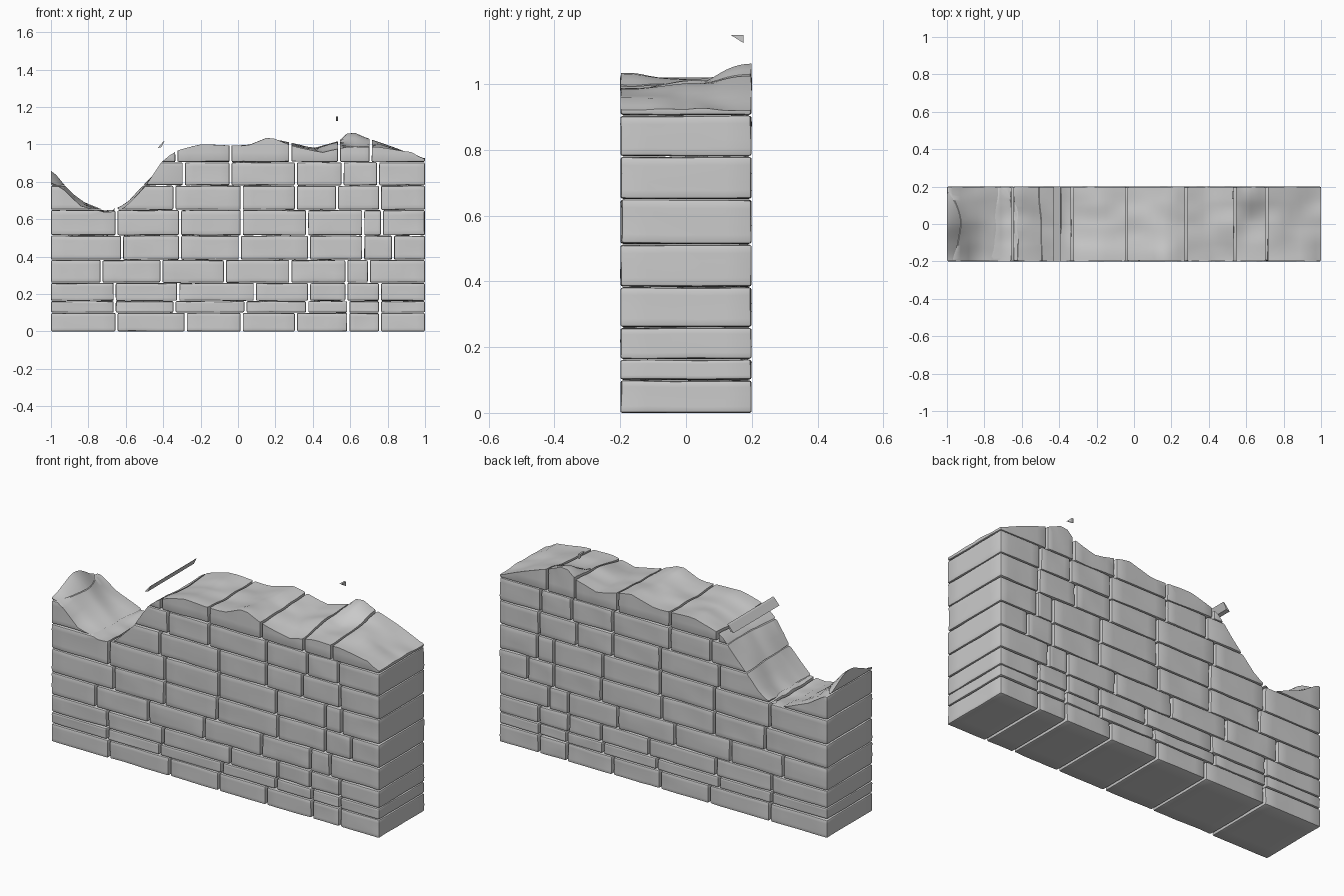
import bpy, bmesh, math
from mathutils import Vector, noise

if "Cube" in bpy.data.objects:
    bpy.data.objects.remove(bpy.data.objects["Cube"], do_unlink=True)

stone = bpy.data.materials.new("grey stone")
stone.use_nodes = True
stone.diffuse_color = (0.6, 0.6, 0.6, 1)
stone.node_tree.nodes["Principled BSDF"].inputs["Base Color"].default_value = (0.6, 0.6, 0.6, 1)

DEPTH = 0.2      # half the wall thickness
GAP = 0.006      # half a vertical joint
BED = 0.002      # half a horizontal joint

# Course heights and the vertical joints in each course
levels = [0, 0.10, 0.163, 0.26, 0.383, 0.513, 0.65, 0.78, 0.905, 1.15]
joints = [
    (-0.65, -0.28, 0.02, 0.31, 0.59, 0.76),
    (-0.66, -0.34, 0.04, 0.37, 0.59, 0.76),
    (-0.66, -0.32, 0.09, 0.38, 0.58, 0.76),
    (-0.73, -0.41, -0.07, 0.28, 0.58, 0.70),
    (-0.62, -0.31, 0.01, 0.38, 0.67, 0.83),
    (-0.65, -0.31, 0.02, 0.37, 0.67, 0.77),
    (-0.65, -0.34, 0.02, 0.31, 0.53, 0.76),
    (-0.29, -0.04, 0.31, 0.56, 0.75),
    (-0.33, -0.04, 0.28, 0.54, 0.71),
]

# Broken top edge along the front, the middle and the back
front_edge = [(-1, 0.80), (-0.93, 0.76), (-0.84, 0.67), (-0.7, 0.635), (-0.62, 0.65),
              (-0.5, 0.77), (-0.4, 0.92), (-0.32, 0.97), (-0.2, 1.0), (0.05, 0.99),
              (0.17, 1.04), (0.3, 0.99), (0.45, 0.955), (0.6, 0.99), (0.75, 0.985),
              (0.93, 0.96), (1, 0.915)]
middle_edge = [(-1, 0.87), (-0.9, 0.75), (-0.8, 0.67), (-0.68, 0.63), (-0.6, 0.66),
               (-0.48, 0.80), (-0.36, 0.94), (-0.2, 0.99), (0.05, 0.99), (0.17, 1.02),
               (0.4, 0.975), (0.54, 1.01), (0.6, 0.99), (0.75, 1.0), (1, 0.92)]
back_edge = [(-1, 0.79), (-0.88, 0.71), (-0.7, 0.64), (-0.6, 0.68), (-0.45, 0.84),
             (-0.35, 0.95), (-0.18, 1.0), (0.05, 0.985), (0.2, 1.03), (0.4, 0.98),
             (0.54, 1.02), (0.6, 1.075), (0.7, 1.03), (0.85, 0.98), (1, 0.915)]


def sample(points, x):
    if x <= points[0][0]:
        return points[0][1]
    for (x0, z0), (x1, z1) in zip(points, points[1:]):
        if x <= x1:
            return z0 + (z1 - z0) * (x - x0) / (x1 - x0)
    return points[-1][1]


def broken_top(x, y):
    t = max(-1, min(1, y / DEPTH))
    side = sample(back_edge if t > 0 else front_edge, x)
    w = (1 - math.cos(math.pi * abs(t))) / 2
    z = sample(middle_edge, x) * (1 - w) + side * w
    z += 0.012 * noise.noise(Vector((x * 7, y * 9, 3))) * (1 - 0.6 * w)
    return min(z, 1.075)


def add_box(bm, low, high, cuts):
    """Add a finely divided box and return its vertices."""
    part = bmesh.new()
    bmesh.ops.create_cube(part, size=1)
    bmesh.ops.subdivide_edges(part, edges=part.edges[:], cuts=cuts, use_grid_fill=True)
    for v in part.verts:
        v.co = Vector([a + (b - a) * (c + 0.5) for a, b, c in zip(low, high, v.co)])
    mesh = bpy.data.meshes.new("temporary")
    part.to_mesh(mesh)
    part.free()
    start = len(bm.verts)
    bm.from_mesh(mesh)
    bpy.data.meshes.remove(mesh)
    bm.verts.ensure_lookup_table()
    return bm.verts[start:]


def make_object(name, bm):
    mesh = bpy.data.meshes.new(name)
    bm.to_mesh(mesh)
    bm.free()
    mesh.materials.append(stone)
    ob = bpy.data.objects.new(name, mesh)
    bpy.context.collection.objects.link(ob)
    return ob


def activate(ob):
    bpy.ops.object.select_all(action='DESELECT')
    ob.select_set(True)
    bpy.context.view_layer.objects.active = ob


# Solid under the broken top, used to trim the upper courses
bm = bmesh.new()
for v in add_box(bm, (-1.1, -0.3, -0.1), (1.1, 0.3, 0.5), 50):
    if v.co.z > 0.499:
        v.co.z = broken_top(v.co.x, v.co.y)
trim = make_object("trim_helper", bm)
trim.hide_render = True

# Courses of worn, full-depth blocks
for row, cuts in enumerate(joints):
    z0, z1 = levels[row], levels[row + 1]
    bm = bmesh.new()
    ends = (-1,) + cuts + (1,)
    for i, (x0, x1) in enumerate(zip(ends, ends[1:])):
        low = (x0 + (GAP if i else 0), -DEPTH, z0 + (BED if row else 0))
        high = (x1 - (GAP if x1 < 1 else 0), DEPTH, z1 - BED)
        seed = Vector((row * 5.3, i * 3.7, 0))
        for v in add_box(bm, low, high, 4):
            n = noise.noise(v.co * 6 + seed)
            v.co.y *= 1 - 0.03 * abs(n)
            v.co.x *= 1 - 0.003 * abs(n)
            v.co.z = max(0, v.co.z + 0.003 * n)
    sharp = [e for e in bm.edges if e.calc_face_angle(0) > 1]
    bmesh.ops.bevel(bm, geom=sharp, offset=0.007, segments=2, profile=0.5, affect='EDGES')
    course = make_object(f"block_course_{row + 1}", bm)
    activate(course)
    if z1 > 0.6:
        mod = course.modifiers.new("broken top", 'BOOLEAN')
        mod.operation = 'INTERSECT'
        mod.solver = 'EXACT'
        mod.object = trim
        bpy.ops.object.modifier_apply(modifier=mod.name)
    bpy.ops.object.shade_smooth_by_angle(angle=math.radians(40))

bpy.data.objects.remove(trim, do_unlink=True)


def prism(name, outline, axis, start, end):
    """Extrude a small outline along x or y."""
    bm = bmesh.new()
    place = (lambda a, b, c: (c, a, b)) if axis == 'x' else (lambda a, b, c: (a, c, b))
    rings = [[bm.verts.new(place(a, b, c)) for a, b in outline] for c in (start, end)]
    n = len(outline)
    for ring in rings:
        bm.faces.new(ring)
    for i in range(n):
        j = (i + 1) % n
        bm.faces.new((rings[0][i], rings[0][j], rings[1][j], rings[1][i]))
    bmesh.ops.recalc_face_normals(bm, faces=bm.faces[:])
    return make_object(name, bm)


# Loose fragments above the break
prism("loose_sliver", [(-0.43, 0.98), (-0.41, 0.985), (-0.392, 1.02), (-0.40, 1.015)],
      'y', -DEPTH, DEPTH)
prism("loose_chip", [(0.135, 1.15), (0.175, 1.15), (0.175, 1.125)], 'x', 0.525, 0.535)
